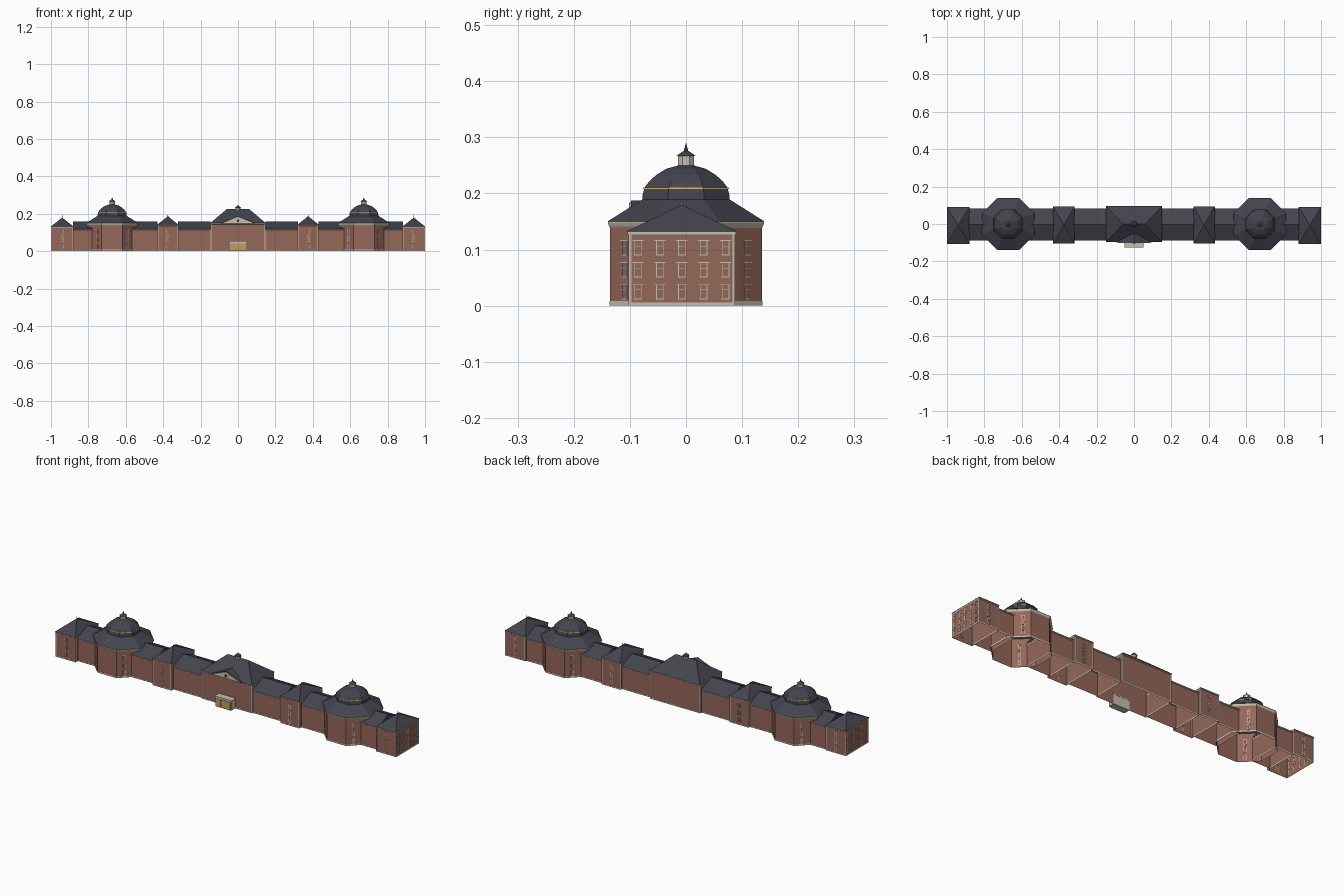
import bpy, bmesh, math

if "Cube" in bpy.data.objects:
    bpy.data.objects.remove(bpy.data.objects["Cube"])


def material(name, r, g, b):
    m = bpy.data.materials.new(name)
    m.diffuse_color = (r, g, b, 1)
    m.use_nodes = True
    m.node_tree.nodes["Principled BSDF"].inputs["Base Color"].default_value = m.diffuse_color
    return m


BRICK = material("red brick", 0.30, 0.135, 0.10)
ROOF = material("dark slate", 0.058, 0.058, 0.078)
STONE = material("pale stone", 0.58, 0.53, 0.43)
GOLD = material("gold", 0.58, 0.40, 0.12)
DOOR = material("tan wood", 0.52, 0.33, 0.13)
GLASS = material("dark glass", 0.03, 0.035, 0.045)


def finish(name, bm, mat):
    bmesh.ops.remove_doubles(bm, verts=bm.verts, dist=1e-5)
    bmesh.ops.dissolve_degenerate(bm, edges=bm.edges, dist=1e-5)
    bmesh.ops.recalc_face_normals(bm, faces=bm.faces)
    me = bpy.data.meshes.new(name)
    bm.to_mesh(me)
    bm.free()
    me.materials.append(mat)
    ob = bpy.data.objects.new(name, me)
    bpy.context.collection.objects.link(ob)
    return ob


def loft(name, rings, mat, cap=False):
    """Skin a stack of equal-length rings; the bottom stays open."""
    bm = bmesh.new()
    vs = [[bm.verts.new(p) for p in r] for r in rings]
    for a, b in zip(vs, vs[1:]):
        n = len(a)
        for i in range(n):
            bm.faces.new((a[i], a[(i + 1) % n], b[(i + 1) % n], b[i]))
    if cap:
        bm.faces.new(vs[-1])
    return finish(name, bm, mat)


def rect(cx, cy, hx, hy, z):
    return [(cx + a * hx, cy + b * hy, z) for a, b in ((-1, -1), (1, -1), (1, 1), (-1, 1))]


def octa(cx, r, z, cy=0):
    """Octagon with flat-to-centre distance r."""
    R = r / math.cos(math.pi / 8)
    return [(cx + R * math.cos((i + .5) * math.pi / 4), cy + R * math.sin((i + .5) * math.pi / 4), z)
            for i in range(8)]


def boxes(name, items, mat):
    """Join boxes given as (centre, size, turn about z)."""
    bm = bmesh.new()
    for c, s, turn in items:
        ca, sa = math.cos(turn), math.sin(turn)
        v = []
        for k in (-.5, .5):
            for i, j in ((-.5, -.5), (.5, -.5), (.5, .5), (-.5, .5)):
                x, y = i * s[0], j * s[1]
                v.append(bm.verts.new((c[0] + x * ca - y * sa, c[1] + x * sa + y * ca, c[2] + k * s[2])))
        for f in ((3, 2, 1, 0), (4, 5, 6, 7), (0, 1, 5, 4), (1, 2, 6, 5), (2, 3, 7, 6), (3, 0, 4, 7)):
            bm.faces.new([v[i] for i in f])
    return finish(name, bm, mat)


def block(name, cx, cy, hx, hy, h, ridge, top):
    """Brick shell with plinth, cornice and hipped, gabled or pyramid roof."""
    loft(name + "_walls", [rect(cx, cy, hx, hy, 0), rect(cx, cy, hx, hy, h)], BRICK)
    loft(name + "_cornice", [rect(cx, cy, hx, hy, h - .006), rect(cx, cy, hx + .001, hy + .003, h - .004),
                             rect(cx, cy, hx + .001, hy + .003, h)], STONE)
    loft(name + "_plinth", [rect(cx, cy, hx + .0006, hy + .001, 0), rect(cx, cy, hx + .0006, hy + .001, .006),
                            rect(cx, cy, hx, hy, .006)], STONE)
    loft(name + "_roof", [rect(cx, cy, hx + .002, hy + .005, h), rect(cx, cy, ridge, 0, top)], ROOF)


def corners(name, cx, cy, hx, hy, h):
    boxes(name, [((cx + a * (hx - .0015), cy + b * (hy - .0015), h / 2), (.005, .005, h), 0)
                 for a in (-1, 1) for b in (-1, 1)], STONE)


frames = []


def window(x, y, z, turn):
    """Thin stone lintel, sill, jambs and bars; turn 0 faces -y."""
    ca, sa = math.cos(turn), math.sin(turn)
    for dx, dz, w, h in ((0, .013, .020, .0015), (0, -.013, .014, .0015), (-.006, 0, .0012, .024),
                         (.006, 0, .0012, .024), (0, .003, .012, .001)):
        frames.append(((x + dx * ca, y + dx * sa, z + dz), (w, .0016, h), turn))


def finial(name, x, y, z, r, h, mat):
    loft(name, [octa(x, r * .5, z, y), octa(x, r, z + h * .25, y), octa(x, r * .5, z + h * .5, y),
                octa(x, r * .1, z + h, y)], mat, True)


ROWS = (.025, .064, .103)

for s, side in ((-1, "left"), (1, "right")):
    # end pavilion
    block(side + "_end_pavilion", s * .94, -.0075, .0585, .094, .132, 0, .18)
    corners(side + "_end_corner_strips", s * .94, -.0075, .0585, .094, .128)
    finial(side + "_end_finial", s * .94, -.0075, .177, .003, .016, GOLD)
    for z in ROWS:
        for k in range(5):
            window(s * .9987, -.0075 + (k - 2) * .039, z, s * math.pi / 2)
        for y in (-.1017, .0867):
            window(s * .94, y, z, 0)

    # small inner pavilion
    block(side + "_inner_pavilion", s * .375, -.0055, .055, .095, .142, 0, .187)
    corners(side + "_inner_corner_strips", s * .375, -.0055, .055, .095, .137)
    finial(side + "_inner_finial", s * .375, -.0055, .184, .0025, .012, ROOF)
    for z in ROWS:
        for y in (-.1007, .0897):
            window(s * .375, y, z, 0)

    # linking wings
    for part, a, b in (("inner", .147, .32), ("middle", .43, .568), ("outer", .778, .882)):
        hx = (b - a) / 2
        block(side + "_" + part + "_wing", s * (a + b) / 2, -.0025, hx, .081, .12, hx, .158)

    # octagonal rotunda
    cx = s * .673
    n = side + "_rotunda"
    loft(n + "_walls", [octa(cx, .135, 0), octa(cx, .135, .149)], BRICK)
    loft(n + "_plinth", [octa(cx, .1365, 0), octa(cx, .1365, .008), octa(cx, .135, .008)], STONE)
    loft(n + "_cornice", [octa(cx, .135, .138), octa(cx, .137, .141), octa(cx, .139, .147),
                          octa(cx, .139, .15)], STONE)
    loft(n + "_skirt_roof", [octa(cx, .14, .15), octa(cx, .078, .189)], ROOF)
    loft(n + "_dome", [octa(cx, .078, .189), octa(cx, .077, .199), octa(cx, .074, .210), octa(cx, .066, .221),
                       octa(cx, .053, .233), octa(cx, .035, .244), octa(cx, .015, .2495)], ROOF, True)
    loft(n + "_gold_band", [octa(cx, .0740, .2075), octa(cx, .0765, .2075), octa(cx, .0755, .2105),
                            octa(cx, .072, .2105)], GOLD)
    loft(n + "_lantern", [octa(cx, .0145, .248), octa(cx, .0145, .268)], STONE)
    loft(n + "_lantern_cap", [octa(cx, .012, .267), octa(cx, .017, .267), octa(cx, .004, .276),
                              octa(cx, .0025, .281), octa(cx, .0003, .29)], ROOF, True)
    # rotunda windows on the diagonal faces, outside the wings
    for q in (-1, 1):
        for p in (-1, 1):
            ang = math.atan2(q, p)
            for z in ROWS:
                d = -.02 * p * q
                x, y = .1352 * math.cos(ang), .1352 * math.sin(ang)
                window(cx + x - d * math.sin(ang) * -1, y - d * math.cos(ang), z, ang + math.pi / 2)

boxes("window_frames", frames, STONE)

# central block
block("central_block", 0, 0, .147, .09, .15, .06, .225)
corners("central_corner_strips", 0, 0, .147, .09, .146)


def gable(name, half, z0, z1, y0, y1, mat):
    bm = bmesh.new()
    f, b = ([bm.verts.new(p) for p in ((-half, y, z0), (half, y, z0), (0, y, z1))] for y in (y0, y1))
    bm.faces.new(f)
    bm.faces.new(b[::-1])
    for i in range(3):
        bm.faces.new((f[i], b[i], b[(i + 1) % 3], f[(i + 1) % 3]))
    return finish(name, bm, mat)


# pediment: slate gable with a pale face and round window
gable("pediment_roof", .093, .149, .187, -.098, -.045, ROOF)
gable("pediment_face", .086, .150, .1835, -.102, -.097, STONE)
bm = bmesh.new()
bmesh.ops.create_cone(bm, cap_ends=True, segments=16, radius1=.007, radius2=.007, depth=.003)
for v in bm.verts:
    v.co = (v.co.x, v.co.z - .1022, v.co.y + .163)
finish("round_window", bm, GLASS)

# roof turret on the central block
loft("turret_base", [octa(0, .013, .218), octa(0, .013, .232)], STONE)
loft("turret_cap", [octa(0, .011, .231), octa(0, .016, .231), octa(0, .011, .238), octa(0, .003, .242),
                    octa(0, .0004, .251)], ROOF, True)

# entrance porch
boxes("porch", [((0, -.106, .025), (.094, .034, .05), 0), ((0, -.107, .052), (.1, .038, .004), 0)], STONE)
boxes("porch_doors", [((x, -.1235, .021), (.027, .003, .042), 0) for x in (-.028, 0, .028)], DOOR)
